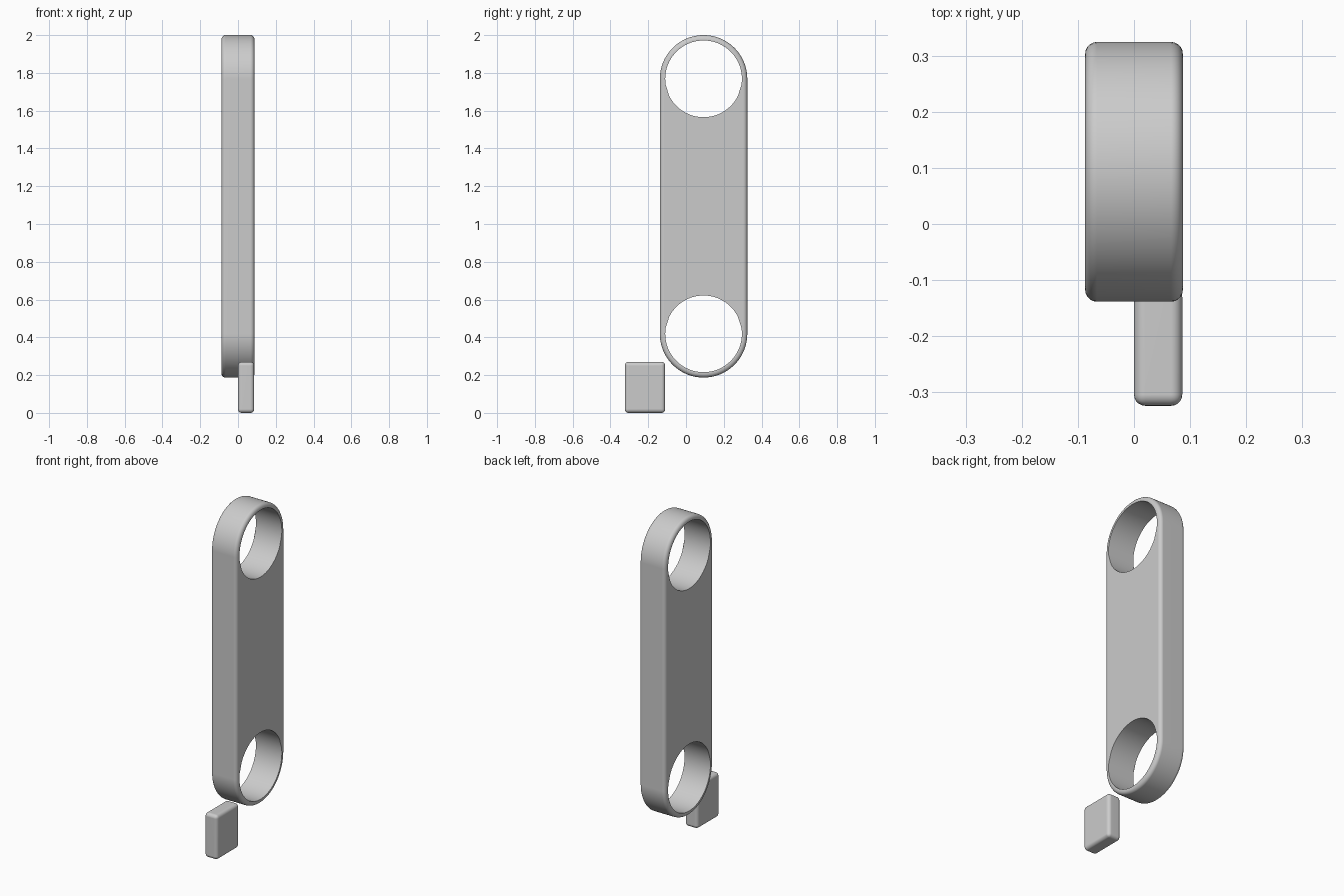
import bpy, bmesh, math

if "Cube" in bpy.data.objects:
    bpy.data.objects.remove(bpy.data.objects["Cube"])

GREY = (0.6, 0.6, 0.6, 1)
grey = bpy.data.materials.new("light_grey")
grey.use_nodes = True
grey.diffuse_color = GREY
grey.node_tree.nodes["Principled BSDF"].inputs["Base Color"].default_value = GREY

HALF_W = 0.087
Y_MID, Z_LOW, Z_HIGH = 0.093, 0.4185, 1.7685
R_OUT, R_HOLE, STEPS = 0.2315, 0.203, 48


def arc(z, radius, start, end, steps):
    """Points in the y-z plane from start to end angle."""
    angles = [start + (end - start) * i / steps for i in range(steps + 1)]
    return [(Y_MID + radius * math.cos(a), z + radius * math.sin(a)) for a in angles]


def finish(name, bm):
    bmesh.ops.recalc_face_normals(bm, faces=bm.faces)
    mesh = bpy.data.meshes.new(name)
    bm.to_mesh(mesh)
    bm.free()
    mesh.materials.append(grey)
    obj = bpy.data.objects.new(name, mesh)
    bpy.context.collection.objects.link(obj)
    bpy.ops.object.select_all(action="DESELECT")
    obj.select_set(True)
    bpy.context.view_layer.objects.active = obj
    bpy.ops.object.shade_smooth_by_angle(angle=math.radians(35))
    # Broad side plates stay perfectly flat
    for poly in mesh.polygons:
        poly.use_smooth = abs(poly.normal.x) < 0.999
    weighted = obj.modifiers.new("weighted_normals", "WEIGHTED_NORMAL")
    weighted.keep_sharp = True
    return obj


# Link plate: rounded-end bar with a large hole at each end
bm = bmesh.new()
outline = arc(Z_HIGH, R_OUT, 0, math.pi, STEPS) + arc(Z_LOW, R_OUT, math.pi, 2 * math.pi, STEPS)
holes = [arc(z, R_HOLE, 0, 2 * math.pi, 2 * STEPS)[:-1] for z in (Z_LOW, Z_HIGH)]
caps = {-HALF_W: [], HALF_W: []}
rim = []
for index, loop in enumerate([outline] + holes):
    sides = []
    for x in caps:
        verts = [bm.verts.new((x, y, z)) for y, z in loop]
        edges = [bm.edges.new((v, verts[i - 1])) for i, v in enumerate(verts)]
        caps[x] += edges
        sides.append(verts)
        if index == 0:
            rim += edges
    a, b = sides
    for i in range(len(a)):
        bm.faces.new((a[i - 1], a[i], b[i], b[i - 1]))
for edges in caps.values():
    bmesh.ops.triangle_fill(bm, edges=edges, use_beauty=True)
bmesh.ops.recalc_face_normals(bm, faces=bm.faces)
bmesh.ops.bevel(bm, geom=rim, offset=0.021, segments=5, profile=0.5,
                affect="EDGES", clamp_overlap=False)
finish("link_plate", bm)

# Small rounded block at the foot
bm = bmesh.new()
bmesh.ops.create_cube(bm, size=1)
bmesh.ops.scale(bm, vec=(0.086, 0.214, 0.27), verts=bm.verts)
bmesh.ops.translate(bm, vec=(0.043, -0.217, 0.135), verts=bm.verts)
bmesh.ops.bevel(bm, geom=bm.edges[:], offset=0.02, segments=5, profile=0.5, affect="EDGES")
finish("foot_block", bm)
